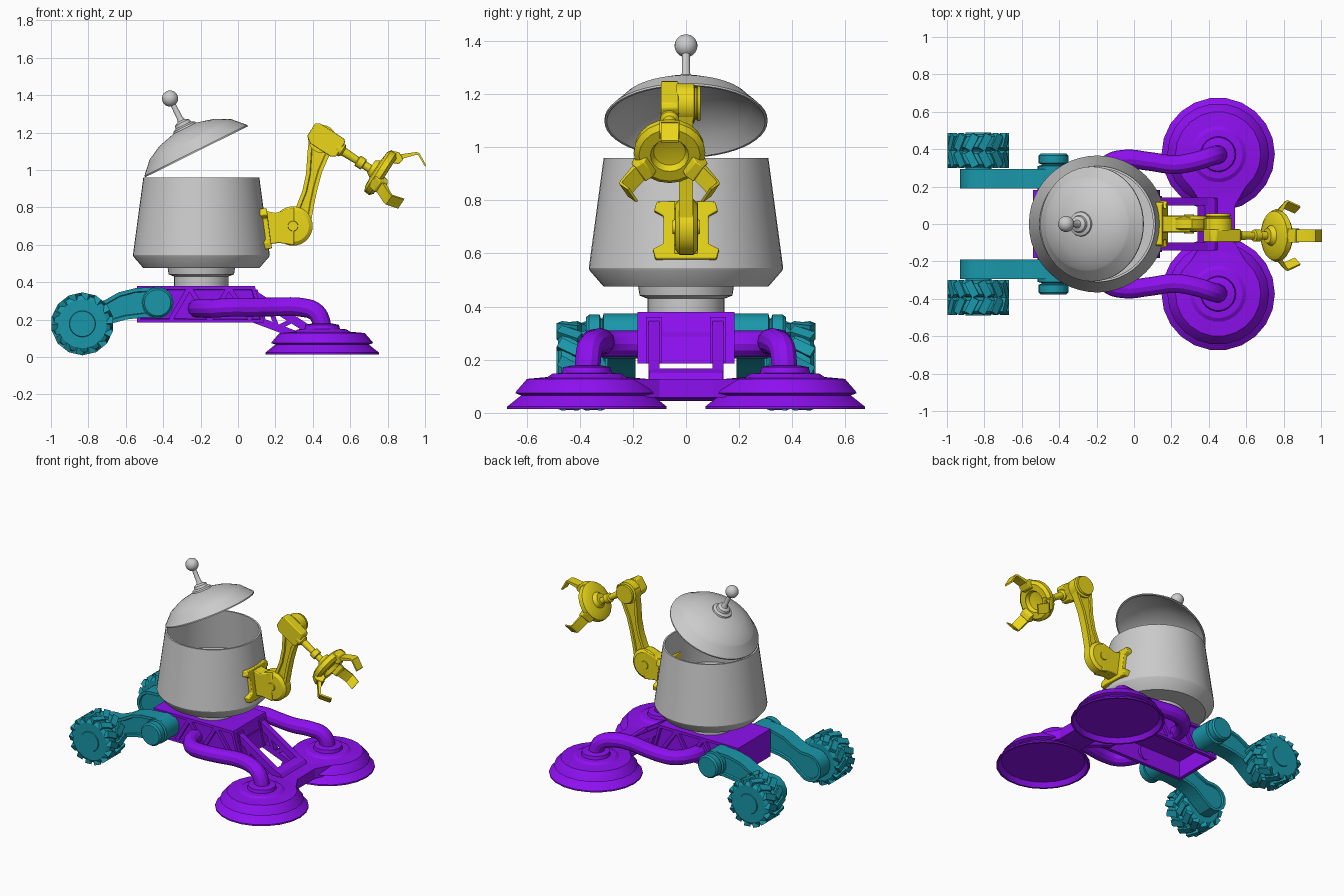
import bpy, bmesh
from math import sin, cos, pi, radians
from mathutils import Matrix, Vector

if "Cube" in bpy.data.objects:
    bpy.data.objects.remove(bpy.data.objects["Cube"])


def material(name, rgb):
    m = bpy.data.materials.new(name)
    m.diffuse_color = (*rgb, 1)
    m.use_nodes = True
    m.node_tree.nodes["Principled BSDF"].inputs["Base Color"].default_value = m.diffuse_color
    return m


PURPLE = material("purple", (0.27, 0.005, 0.87))
TEAL = material("teal", (0.01, 0.31, 0.40))
YELLOW = material("yellow", (0.83, 0.68, 0.01))
T = lambda x, y, z: Matrix.Translation((x, y, z))
R = lambda deg, axis: Matrix.Rotation(radians(deg), 4, axis)


def finish(bm, name, mat, matrix=Matrix()):
    bm.transform(matrix)
    bmesh.ops.recalc_face_normals(bm, faces=bm.faces)
    me = bpy.data.meshes.new(name)
    bm.to_mesh(me)
    bm.free()
    if mat:
        me.materials.append(mat)
    ob = bpy.data.objects.new(name, me)
    bpy.context.collection.objects.link(ob)
    return ob


def lathe(name, prof, segs, mat=None, matrix=Matrix()):
    """Revolve (radius, height) points around local z."""
    bm = bmesh.new()
    rings = [[bm.verts.new((r * cos(2 * pi * i / segs), r * sin(2 * pi * i / segs), h))
              for i in range(segs)] for r, h in prof]
    for a, b in zip(rings, rings[1:]):
        for i in range(segs):
            j = (i + 1) % segs
            bm.faces.new((a[i], a[j], b[j], b[i]))
    bmesh.ops.remove_doubles(bm, verts=bm.verts, dist=1e-5)
    return finish(bm, name, mat, matrix)


def prism(name, pts, y0, y1, mat=None, matrix=Matrix(), inset=None, bevel=0):
    """Extrude an (x, z) outline along local y, with optional recessed side panels."""
    bm = bmesh.new()
    a = [bm.verts.new((x, y0, z)) for x, z in pts]
    b = [bm.verts.new((x, y1, z)) for x, z in pts]
    caps = [bm.faces.new(a), bm.faces.new(b)]
    for i in range(len(pts)):
        j = (i + 1) % len(pts)
        bm.faces.new((a[i], a[j], b[j], b[i]))
    bmesh.ops.recalc_face_normals(bm, faces=bm.faces)
    if inset:
        for f in caps:
            bmesh.ops.inset_region(bm, faces=[f], thickness=inset[0], depth=0)
            bmesh.ops.inset_region(bm, faces=[f], thickness=0.004, depth=-inset[1])
    ob = finish(bm, name, mat, matrix)
    if bevel:
        m = ob.modifiers.new("bevel", 'BEVEL')
        m.width, m.segments, m.limit_method = bevel, 2, 'ANGLE'
    return ob


def strut(name, p, q, w, y0, y1, mat):
    """Straight bar between two (x, z) points."""
    p, q = Vector(p), Vector(q)
    n = (q - p).orthogonal().normalized() * w / 2
    return prism(name, [p + n, q + n, q - n, p - n], y0, y1, mat)


def arc(cx, cz, r, a0, a1, n=8):
    return [(cx + r * cos(radians(a0 + (a1 - a0) * i / n)),
             cz + r * sin(radians(a0 + (a1 - a0) * i / n))) for i in range(n + 1)]


# Pot, neck and tilted lid
AX = -0.196
lathe("pot", [(0, .475), (.31, .475), (.362, .535), (.366, .545), (.31, .96), (.298, .96),
              (.333, .68), (0, .68)], 48, None, T(AX, 0, 0))
lathe("pot_neck", [(0, .36), (.145, .36), (.145, .43), (.175, .442), (.18, .476), (0, .476)],
      40, None, T(AX, 0, 0))
LID = T(-.222, 0, 1.097) @ R(-26.4, 'Y')
lathe("lid", [(0, .142), (.07, .14), (.165, .115), (.245, .073), (.253, .064), (.307, .008),
              (.307, 0), (.298, 0), (.245, .055), (.16, .1), (.07, .125), (0, .127)], 48, None, LID)
lathe("lid_knob", [(0, .13), (.068, .135), (.064, .15), (.046, .158), (.042, .175), (.022, .185),
                   (.016, .2), (.014, .29)] +
      [(.043 * sin(radians(a)), .318 - .043 * cos(radians(a))) for a in range(24, 181, 12)],
      24, None, LID)

# Chassis with open underside and ribbed sides
body = prism("chassis", [(-.54, .185), (-.54, .38), (.09, .38), (.14, .185)], -.183, .183,
             PURPLE, inset=(.025, .018))
bm = bmesh.new()
bm.from_mesh(body.data)
bm.faces.ensure_lookup_table()
base = [f for f in bm.faces if f.normal.z < -.9 and f.calc_area() > .1]
bmesh.ops.inset_region(bm, faces=base, thickness=.035, depth=0)
bmesh.ops.inset_region(bm, faces=base, thickness=.002, depth=-.12)
bm.to_mesh(body.data)
bm.free()

for s, side in ((1, "back"), (-1, "front")):
    for i, (p, q) in enumerate((((-.36, .2), (-.26, .37)), ((-.26, .37), (-.15, .2)),
                                ((-.15, .2), (-.05, .37)), ((-.05, .37), (.07, .2)))):
        strut(f"chassis_rib_{side}_{i}", p, q, .025, s * .16, s * .182, PURPLE)
    # Truss carrying the suction heads
    for i, (p, q, w) in enumerate((((.06, .35), (.42, .12), .045), ((.08, .205), (.40, .085), .04),
                                   ((.16, .29), (.21, .155), .025), ((.21, .155), (.30, .20), .025))):
        strut(f"truss_{side}_{i}", p, q, w, s * .1, s * .142, PURPLE)
    prism(f"truss_mount_{side}", [(.08, .19), (.08, .36), (.105, .36), (.15, .19)],
          s * .09, s * .15, PURPLE)
    # Suction head
    lathe(f"suction_head_{side}",
          [(0, .05), (.27, .045), (.29, .014), (.303, .014), (.303, .024), (.25, .066), (.272, .074),
           (.268, .082), (.228, .128), (.15, .135), (.13, .148), (.095, .15), (.09, .172), (.06, .178),
           (0, .178)], 22, PURPLE, T(.45, s * .373, 0))
    # Hose from the chassis side to the suction head
    cu = bpy.data.curves.new("hose_path", 'CURVE')
    cu.dimensions, cu.bevel_depth, cu.bevel_resolution, cu.resolution_u = '3D', .05, 4, 6
    path = [(-.22, .15, .26), (-.2, .24, .26), (-.13, .325, .26), (-.05, .347, .265), (.08, .335, .265),
            (.22, .318, .268), (.34, .338, .265), (.415, .362, .24), (.447, .37, .18), (.447, .372, .14)]
    sp = cu.splines.new('BEZIER')
    sp.bezier_points.add(len(path) - 1)
    for bp, (x, y, z) in zip(sp.bezier_points, path):
        bp.co = (x, s * y, z)
        bp.handle_left_type = bp.handle_right_type = 'AUTO'
    tmp = bpy.data.objects.new("hose_tmp", cu)
    bpy.context.collection.objects.link(tmp)
    dg = bpy.context.evaluated_depsgraph_get()
    me = bpy.data.meshes.new_from_object(tmp.evaluated_get(dg))
    bpy.data.objects.remove(tmp)
    me.materials.clear()
    me.materials.append(PURPLE)
    bpy.context.collection.objects.link(bpy.data.objects.new(f"hose_{side}", me))

    # Rear wheel arm and its pivot
    prism(f"wheel_arm_{side}",
          arc(-.43, .29, .085, -80, 90) + [(-.55, .368), (-.64, .345), (-.71, .305), (-.78, .277)] +
          arc(-.832, .177, .1, 90, 290) + [(-.74, .125), (-.67, .18), (-.6, .2), (-.5, .212)],
          s * .19, s * .295, TEAL, inset=(.02, .012))
    lathe(f"arm_pivot_{side}", [(0, .17), (.085, .17), (.085, .31), (.065, .315), (.065, .32), (.08, .325),
                                (.08, .365), (.07, .376), (0, .376)], 24, TEAL,
          T(-.43, 0, .29) @ R(-90 * s, 'X'))
    # Twin-tyre wheel with slanted tread blocks
    WH = T(-.832, 0, .177) @ R(-90 * s, 'X')
    lathe(f"wheel_hub_{side}", [(0, .28), (.07, .28), (.07, .47), (.12, .472), (.12, .482), (.072, .478),
                                (.068, .488), (0, .488)], 24, TEAL, WH)
    for k, y in enumerate((.347, .438)):
        lathe(f"tyre_{side}_{k}", [(.06, y - .044), (.13, y - .044), (.152, y - .03), (.157, y),
                                   (.152, y + .03), (.13, y + .044), (.06, y + .044)], 28, TEAL, WH)
        bm = bmesh.new()
        for i in range(14):
            m = (R(360 / 14 * i, 'Z') @ T(.147, 0, y) @ R(28 * (1 - 2 * k), 'X')
                 @ Matrix.Diagonal((.034, .042, .088, 1)))
            bmesh.ops.create_cube(bm, size=1, matrix=m)
        finish(bm, f"tread_{side}_{k}", TEAL, WH)

# Bridge joining the suction heads
prism("head_bridge", [(.29, .22), (.365, .1), (.365, -.1), (.29, -.22), (.61, -.22), (.54, -.1),
                      (.54, .1), (.61, .22)], 0, .07, PURPLE,
      T(0, 0, .128) @ R(-90, 'X') @ Matrix.Diagonal((1, 1, -1, 1)))
prism("bridge_block", [(.36, .045), (.34, .1), (.38, .168), (.43, .15), (.5, .06)], -.14, .14, PURPLE)

# Arm mount on the pot
half = [(.115, -.113), (.125, -.075), (.085, -.055), (.085, .05), (.12, .07), (.11, .105)]
prism("arm_base_plate", half + [(-y, z) for y, z in reversed(half)], -.015, .032, YELLOW,
      T(.152, 0, .69) @ R(-7.4, 'Y') @ R(90, 'Z'), bevel=.005)
prism("shoulder_bracket", [(.14, .6), (.13, .785), (.2, .77), (.3, .8), (.3, .597), (.22, .61)],
      -.045, .045, YELLOW, bevel=.006)
lathe("shoulder_joint", [(0, -.05), (.026, -.05), (.028, -.042), (.085, -.04), (.105, -.025), (.105, .028),
                         (.085, .044), (.028, .046), (.026, .052), (0, .052)], 32, YELLOW,
      T(.294, 0, .70) @ R(-90, 'X'))

# Upper arm
prism("upper_arm", [(.25, .72), (.31, .80), (.345, .89), (.364, .98), (.372, 1.10), (.385, 1.21), (.45, 1.235),
                    (.52, 1.15), (.485, 1.07), (.45, .99), (.425, .9), (.408, .82), (.39, .72), (.32, .66)],
      -.026, .026, YELLOW, inset=(.02, .008))

# Elbow, forearm and claw share one frame: x radial up, z along the forearm
d = Vector((.84, 0, -.54)).normalized()
u = Vector((-d.z, 0, d.x))
ROT = Matrix((u, Vector((0, -1, 0)), d)).transposed().to_4x4()
lathe("elbow_joint", [(0, -.035), (.075, -.035), (.075, .03), (.06, .034), (.06, .04), (.068, .044),
                      (.064, .055), (0, .055)], 28, YELLOW, T(.45, 0, 1.165) @ R(-90, 'X'))
ELBOW = T(.46, -.062, 1.165) @ ROT
prism("elbow_block", [(-.06, -.05), (-.035, -.085), (.045, -.085), (.06, -.06), (.06, .09), (.045, .105),
                      (-.045, .105), (-.06, .08)], -.033, .033, YELLOW, ELBOW, bevel=.005)
lathe("forearm", [(0, .08), (.036, .08), (.036, .115), (.024, .125), (.02, .21), (.032, .215), (.032, .25),
                  (.022, .255), (.022, .31), (0, .31)], 20, YELLOW, ELBOW)
CLAW = T(.767, -.062, .983) @ ROT
lathe("claw_palm", [(0, -.065), (.04, -.065), (.055, -.04), (.11, -.035), (.132, -.022), (.135, .008),
                    (.115, .025), (.072, .025), (.06, 0), (0, -.01)], 20, YELLOW, CLAW)
for k in range(3):
    F = CLAW @ R(120 * k, 'Z')
    prism(f"claw_knuckle_{k}", [(.075, .015), (.09, .05), (.125, .06), (.145, .02), (.13, -.02)],
          -.038, .038, YELLOW, F, bevel=.004)
    prism(f"claw_finger_{k}", [(.1, .03), (.18, .1), (.188, .112), (.155, .178), (.165, .178), (.2, .112),
                               (.195, .095), (.125, .015)], -.033, .033, YELLOW, F)

# Smooth round parts, keep hard edges
bpy.ops.object.select_all(action='SELECT')
bpy.context.view_layer.objects.active = body
bpy.ops.object.shade_smooth_by_angle(angle=radians(28))
